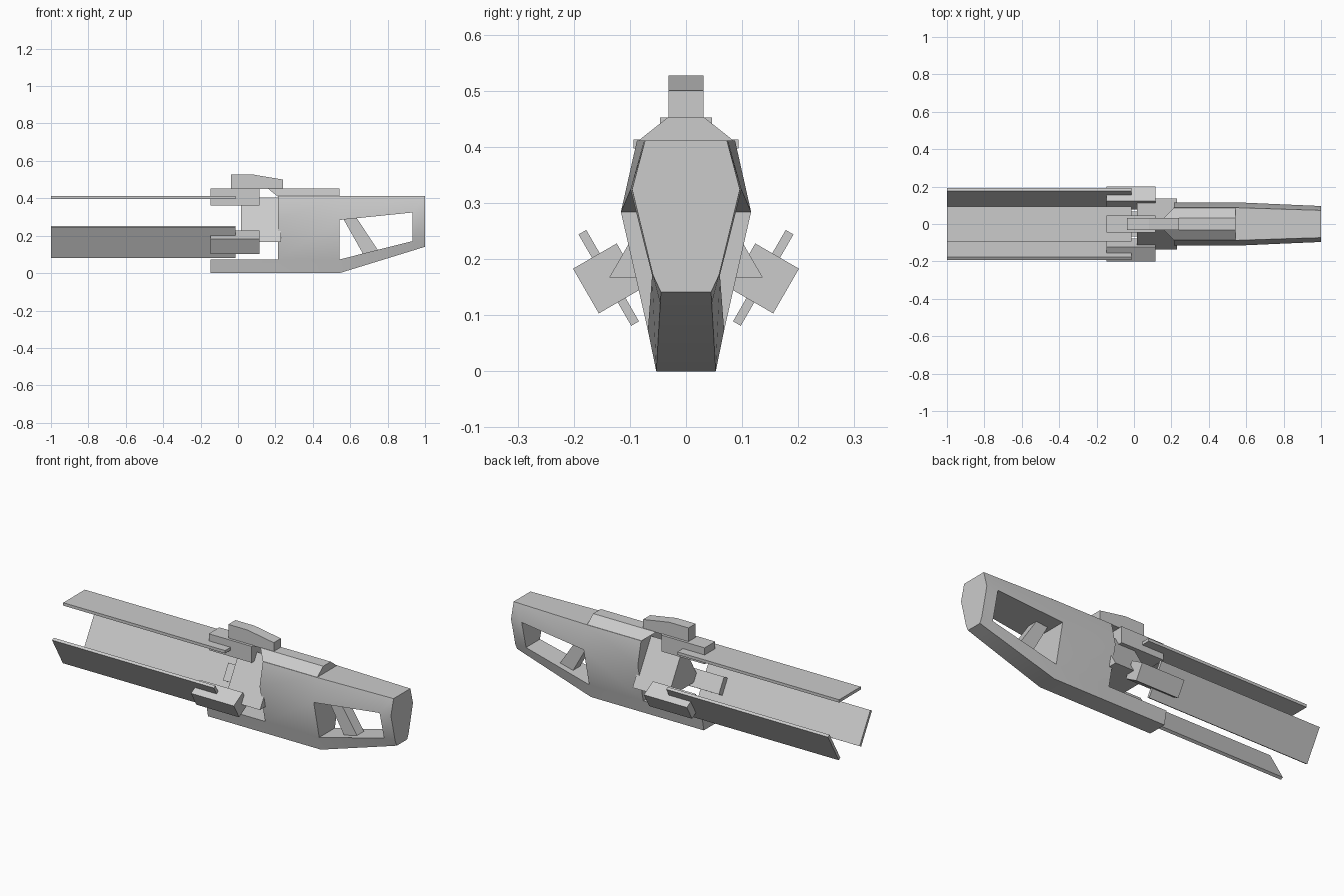
import bpy, bmesh, math
from mathutils import Matrix, Vector

if "Cube" in bpy.data.objects:
    bpy.data.objects.remove(bpy.data.objects["Cube"])

AXIS_Z = 0.246   # centre line of the three rails


def finish(name, bm, smooth=False):
    bmesh.ops.remove_doubles(bm, verts=bm.verts, dist=1e-5)
    bmesh.ops.recalc_face_normals(bm, faces=bm.faces)
    me = bpy.data.meshes.new(name)
    bm.to_mesh(me)
    bm.free()
    ob = bpy.data.objects.new(name, me)
    bpy.context.collection.objects.link(ob)
    if smooth:
        bpy.context.view_layer.objects.active = ob
        ob.select_set(True)
        bpy.ops.object.shade_smooth_by_angle(angle=math.radians(30))
        ob.select_set(False)
    return ob


def loft(name, a, b):
    """Solid between two matching closed loops."""
    bm = bmesh.new()
    va = [bm.verts.new(p) for p in a]
    vb = [bm.verts.new(p) for p in b]
    n = len(a)
    for i in range(n):
        j = (i + 1) % n
        bm.faces.new((va[i], va[j], vb[j], vb[i]))
    bm.faces.new(va[::-1])
    bm.faces.new(vb)
    return finish(name, bm)


def side_profile(name, pts, half):
    return loft(name, [(x, -half, z) for x, z in pts], [(x, half, z) for x, z in pts])


def radial_prism(name, x0, x1, pts, angle=0):
    """Extrude a (y, radius) section along x, turned about the rail axis."""
    m = Matrix.Translation((0, 0, AXIS_Z)) @ Matrix.Rotation(math.radians(angle), 4, 'X')
    return loft(name, [m @ Vector((x0, y, r)) for y, r in pts],
                [m @ Vector((x1, y, r)) for y, r in pts])


# Hull: four rows of (half width, z) at each station, three bands high
full = [(.053, 0), (.068, .073), (.116, .284), (.0875, .411)]
stations = [(-.146, full), (.213, full), (.543, full),
            (.933, [(.0459, .12), (.0605, .171), (.099, .324), (.075, .411)]),
            (1.0, [(.0446, .141), (.059, .172), (.096, .324), (.073, .411)])]
# solid cells: the middle band is open at the side window, only the keel runs to the rear
solid = {(0, 0)} | {(s, b) for s in (1, 2, 3) for b in range(3)}
solid.discard((2, 1))

bm = bmesh.new()
V = {(s, r, k): bm.verts.new((x, k * rows[r][0], rows[r][1]))
     for s, (x, rows) in enumerate(stations) for r in range(4) for k in (-1, 1)}
for s, b in sorted(solid):
    for k in (-1, 1):
        bm.faces.new([V[s, b, k], V[s + 1, b, k], V[s + 1, b + 1, k], V[s, b + 1, k]])
    for ds, e in ((-1, s), (1, s + 1)):
        if (s + ds, b) not in solid:
            bm.faces.new([V[e, b, -1], V[e, b, 1], V[e, b + 1, 1], V[e, b + 1, -1]])
    for db, r in ((-1, b), (1, b + 1)):
        if (s, b + db) not in solid:
            bm.faces.new([V[s, r, -1], V[s, r, 1], V[s + 1, r, 1], V[s + 1, r, -1]])
bmesh.ops.delete(bm, geom=[v for v in bm.verts if not v.link_faces], context='VERTS')
finish("hull", bm, smooth=True)

# Diagonal strut inside the window
side_profile("window_strut", [(.563, .29), (.634, .295), (.75, .12), (.67, .10)], .03)

# Raised roof with undercut rear
loft("raised_roof",
     [(.213, -.0875, .409), (.16, -.033, .452), (.16, .033, .452), (.213, .0875, .409)],
     [(.543, -.0875, .409), (.543, -.033, .452), (.543, .033, .452), (.543, .0875, .409)])

# Top sight block
side_profile("top_block", [(-.037, .45), (-.037, .527), (.08, .527), (.24, .5), (.24, .45)], .031)

# Triangular core behind the hull
R = .158
radial_prism("triangular_core", .015, .23,
             [(R * math.sin(a), R * math.cos(a)) for a in (0, math.tau / 3, 2 * math.tau / 3)])

# Three rails with their clamps
for label, ang in (("top", 0), ("left", 120), ("right", 240)):
    radial_prism(label + "_rail", -1, -.013,
                 [(-.094, .151), (.094, .151), (.094, .167), (-.094, .167)], ang)
    radial_prism(label + "_rail_clamp", -.146, .116,
                 [(-.046, .116), (.046, .116), (.046, .206), (-.046, .206)], ang)
